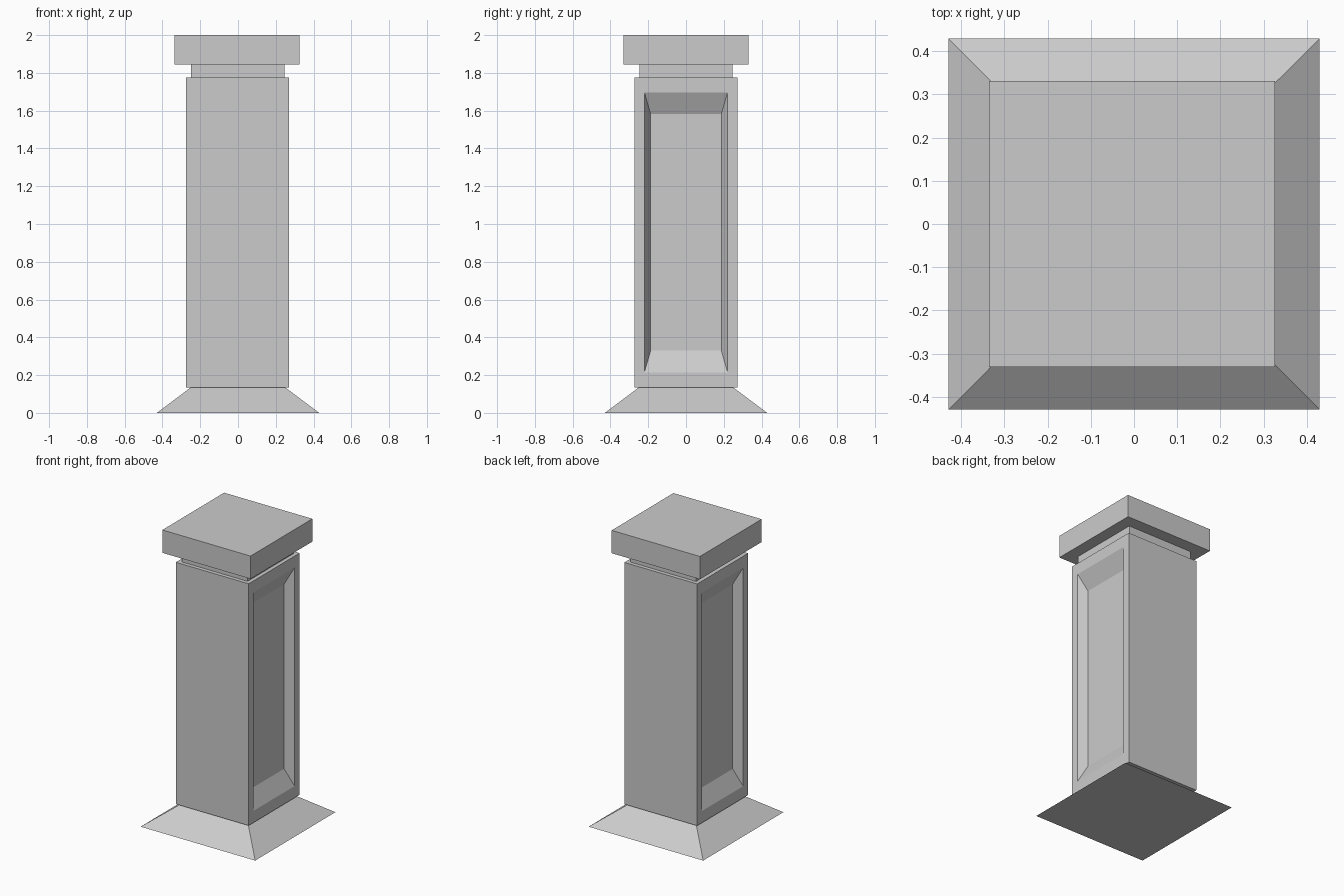
import bpy, bmesh

if "Cube" in bpy.data.objects:
    bpy.data.objects.remove(bpy.data.objects["Cube"])

# Square rings from the ground up: (z, half width, x offset)
RINGS = [
    (0.0, 0.43, 0.0), (0.135, 0.25, 0.0),                 # sloped foot
    (0.135, 0.273, -0.002), (1.775, 0.273, -0.002),       # shaft
    (1.775, 0.247, -0.002), (1.845, 0.247, -0.002),       # neck
    (1.845, 0.331, -0.005), (2.0, 0.331, -0.005),         # cap
]
SHAFT_BOTTOM = 2
CORNERS = [(-1, -1), (1, -1), (1, 1), (-1, 1)]


def recess(bm, face, half_y, z_low, z_high, depth):
    """Inset a side face to the given rectangle and push it inwards."""
    side = 1 if face.calc_center_median().x > 0 else -1
    mid = (z_low + z_high) / 2
    bmesh.ops.inset_region(bm, faces=[face], thickness=0.02)
    for v in face.verts:
        v.co.x -= side * depth
        v.co.y = half_y if v.co.y > 0 else -half_y
        v.co.z = z_high if v.co.z > mid else z_low


bm = bmesh.new()
rings = [[bm.verts.new((ox + sx * h, sy * h, z)) for sx, sy in CORNERS]
         for z, h, ox in RINGS]
panels = []
for i, (low, high) in enumerate(zip(rings, rings[1:])):
    for k in range(4):
        n = (k + 1) % 4
        f = bm.faces.new((low[k], low[n], high[n], high[k]))
        if i == SHAFT_BOTTOM and k in (1, 3):
            panels.append(f)
bm.faces.new(rings[0][::-1])
bm.faces.new(rings[-1])
bm.normal_update()

# Bevelled sunken panels on the left and right of the shaft
for f in panels:
    recess(bm, f, 0.22, 0.215, 1.697, 0.0)
    recess(bm, f, 0.187, 0.33, 1.582, 0.056)

bm.normal_update()
mesh = bpy.data.meshes.new("pillar")
bm.to_mesh(mesh)
bm.free()
bpy.context.collection.objects.link(bpy.data.objects.new("pillar", mesh))
